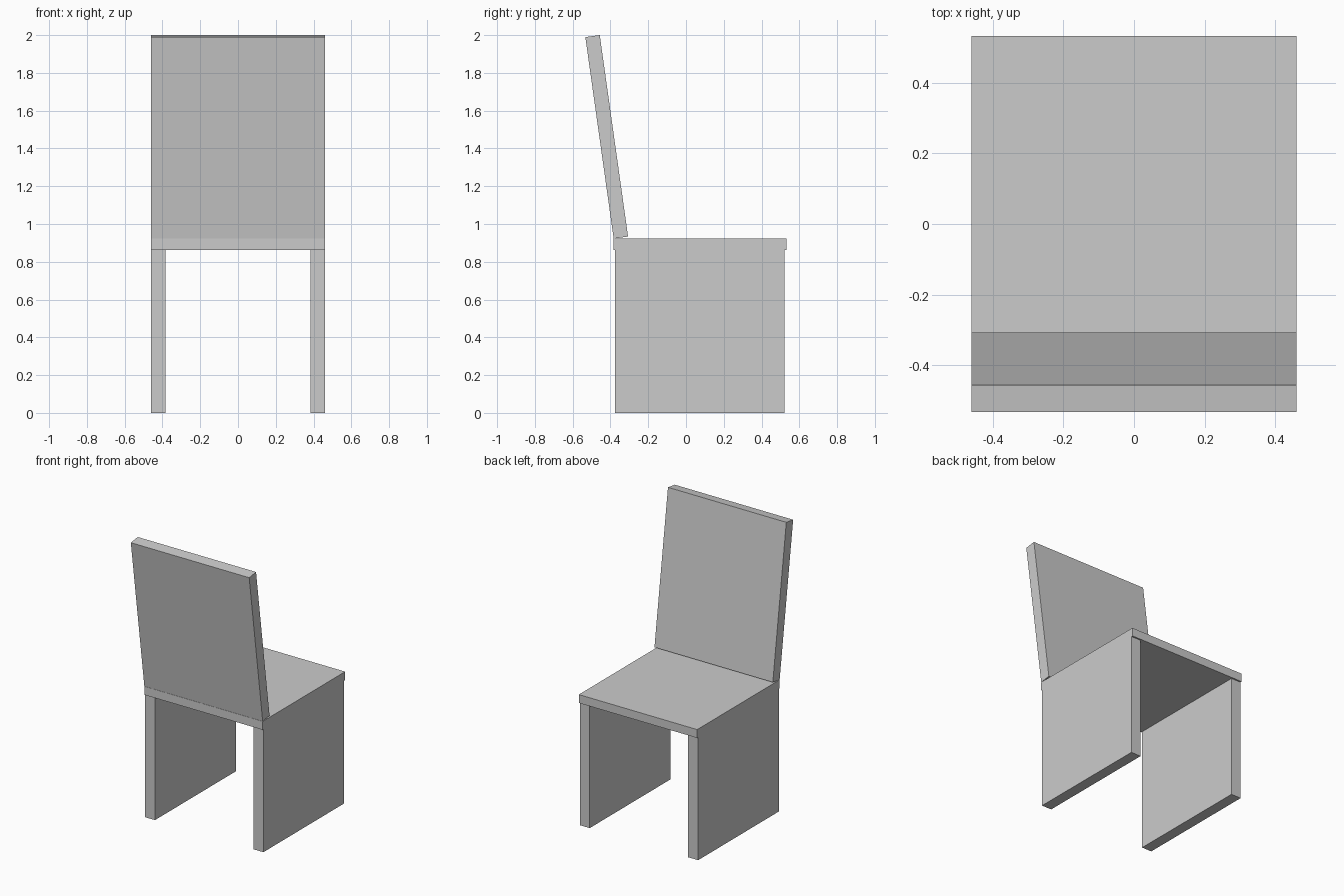
import bpy
import math
from mathutils import Matrix, Vector

cube = bpy.data.objects.get("Cube")
if cube:
    bpy.data.objects.remove(cube, do_unlink=True)

grey = bpy.data.materials.new("light_grey")
grey.use_nodes = True
colour = (0.6, 0.6, 0.6, 1)
grey.diffuse_color = colour
grey.node_tree.nodes["Principled BSDF"].inputs["Base Color"].default_value = colour


def board(name, low, high):
    """Flat-faced board between two opposite corners."""
    low, high = Vector(low), Vector(high)
    bpy.ops.mesh.primitive_cube_add(size=1)
    obj = bpy.context.object
    obj.name = name
    obj.data.transform(Matrix.Translation((low + high) / 2) @ Matrix.Diagonal((*(high - low), 1)))
    obj.data.materials.append(grey)
    return obj


HALF_W = 0.46
THICK = 0.077
SEAT_BOTTOM, SEAT_TOP = 0.863, 0.922
SEAT_BACK, SEAT_FRONT = -0.383, 0.533

# Seat
board("seat", (-HALF_W, SEAT_BACK, SEAT_BOTTOM), (HALF_W, SEAT_FRONT, SEAT_TOP))

# Solid side panels as legs
for name, side in (("left_leg_panel", 1), ("right_leg_panel", -1)):
    centre = side * (HALF_W - THICK / 2)
    board(name, (centre - THICK / 2, -0.375, 0), (centre + THICK / 2, 0.522, SEAT_BOTTOM))

# Backrest, hinged on the rear seat edge and leaning outward
back = board("backrest", (-HALF_W, 0, 0), (HALF_W, THICK, 1.077))
back.location = (0, SEAT_BACK, SEAT_TOP + 0.001)
back.rotation_euler.x = math.radians(8)
